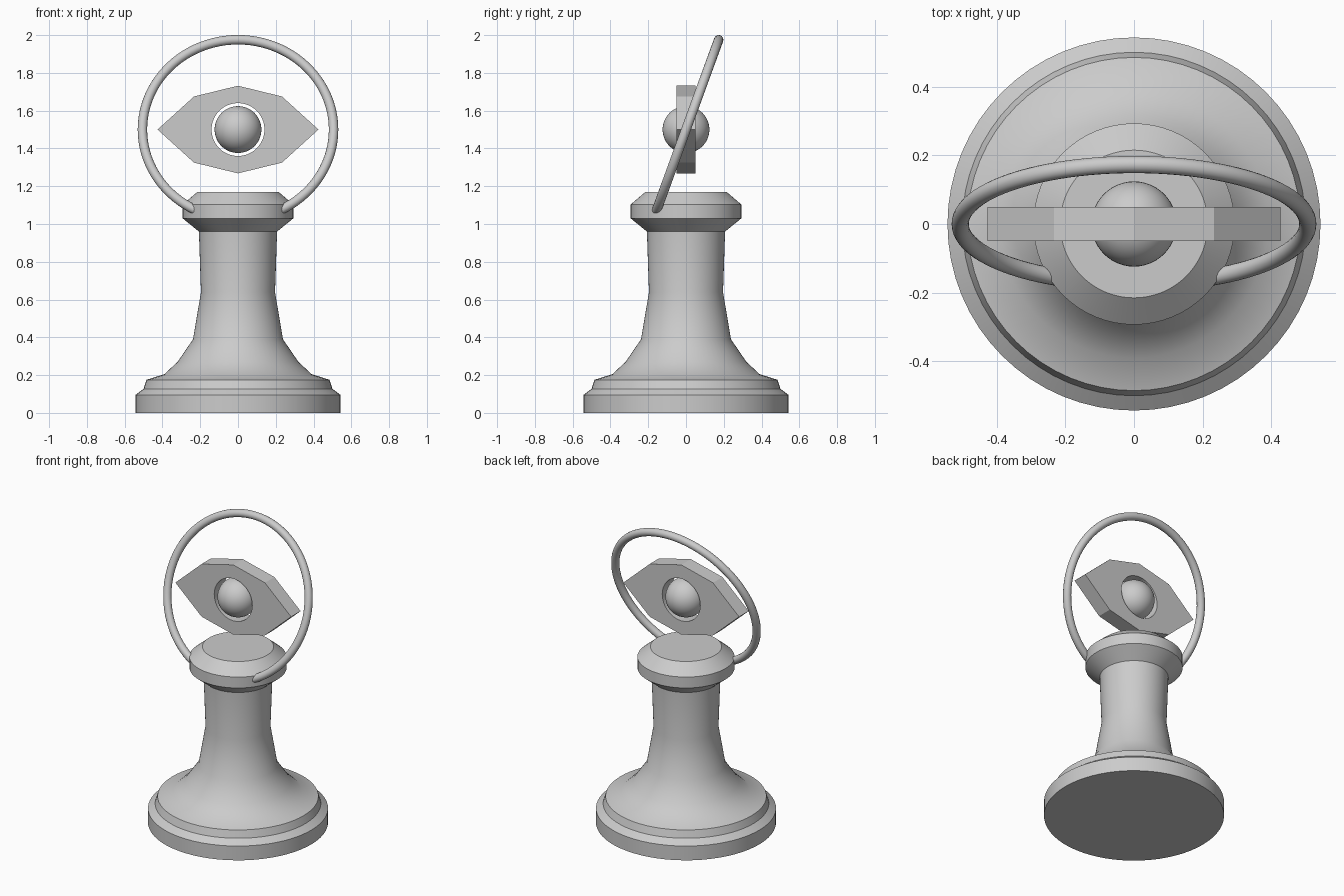
import bpy
import bmesh
from math import sin, cos, pi, radians
from mathutils import Matrix

if "Cube" in bpy.data.objects:
    bpy.data.objects.remove(bpy.data.objects["Cube"])

EYE_HEIGHT = 1.5

stone = bpy.data.materials.new("plain grey")
stone.use_nodes = True
grey = (0.6, 0.6, 0.6, 1)
stone.diffuse_color = grey
stone.node_tree.nodes["Principled BSDF"].inputs["Base Color"].default_value = grey


def finish(obj, angle):
    """Give an object the stone material and smooth it, keeping edges sharp."""
    obj.data.materials.clear()
    obj.data.materials.append(stone)
    bpy.ops.object.select_all(action="DESELECT")
    obj.select_set(True)
    bpy.context.view_layer.objects.active = obj
    bpy.ops.object.shade_smooth_by_angle(angle=radians(angle))


def lathe(name, profile, steps=64):
    """Spin a radius and height profile around the z axis."""
    bm = bmesh.new()
    verts = [bm.verts.new((r, 0, z)) for r, z in profile]
    edges = [bm.edges.new(pair) for pair in zip(verts, verts[1:])]
    bmesh.ops.spin(bm, geom=verts + edges, cent=(0, 0, 0), axis=(0, 0, 1),
                   angle=2 * pi, steps=steps)
    bmesh.ops.remove_doubles(bm, verts=bm.verts, dist=0.0001)
    bmesh.ops.recalc_face_normals(bm, faces=bm.faces)
    mesh = bpy.data.meshes.new(name)
    bm.to_mesh(mesh)
    bm.free()
    obj = bpy.data.objects.new(name, mesh)
    bpy.context.collection.objects.link(obj)
    finish(obj, 30)


# Pedestal: stepped base, flared column and bevelled collar
lathe("pedestal", [
    (0, 0), (0.543, 0), (0.543, 0.095), (0.5, 0.127), (0.485, 0.175),
    (0.39, 0.205), (0.32, 0.27), (0.238, 0.39), (0.196, 0.64),
    (0.207, 0.96), (0.293, 1.03), (0.293, 1.103), (0.215, 1.17), (0, 1.17)])

# Tilted ring, sunk into the front of the collar
bpy.ops.mesh.primitive_torus_add(
    major_radius=0.506, minor_radius=0.025, major_segments=96, minor_segments=16,
    location=(0, 0, EYE_HEIGHT), rotation=(radians(70), 0, 0))
ring = bpy.context.object
ring.name = "ring"
finish(ring, 40)

# Eye plate: faceted almond outline with a round hole
corners = [(0.426, 0), (0.233, 0.175), (0, 0.232), (-0.233, 0.175)]
outline = corners + [(-x, -y) for x, y in corners]
hole = [(0.14 * cos(2 * pi * i / 64), 0.14 * sin(2 * pi * i / 64)) for i in range(64)]
curve = bpy.data.curves.new("eye_plate", "CURVE")
curve.dimensions = "2D"
curve.fill_mode = "BOTH"
curve.extrude = 0.05
for loop in (outline, hole):
    spline = curve.splines.new("POLY")
    spline.points.add(len(loop) - 1)
    for point, (x, y) in zip(spline.points, loop):
        point.co = (x, y, 0, 1)
    spline.use_cyclic_u = True
plate = bpy.data.objects.new("eye_plate", curve)
bpy.context.collection.objects.link(plate)
bpy.ops.object.select_all(action="DESELECT")
plate.select_set(True)
bpy.context.view_layer.objects.active = plate
bpy.ops.object.convert(target="MESH")
plate = bpy.context.object
bm = bmesh.new()
bm.from_mesh(plate.data)
bmesh.ops.remove_doubles(bm, verts=bm.verts, dist=0.0001)
bmesh.ops.recalc_face_normals(bm, faces=bm.faces)
bm.to_mesh(plate.data)
bm.free()
plate.data.transform(Matrix.Translation((0, 0, EYE_HEIGHT)) @ Matrix.Rotation(pi / 2, 4, "X"))
finish(plate, 20)

# Eyeball floating in the hole
bpy.ops.mesh.primitive_uv_sphere_add(segments=48, ring_count=24, radius=0.124,
                                     location=(0, 0, EYE_HEIGHT))
ball = bpy.context.object
ball.name = "eyeball"
finish(ball, 40)
